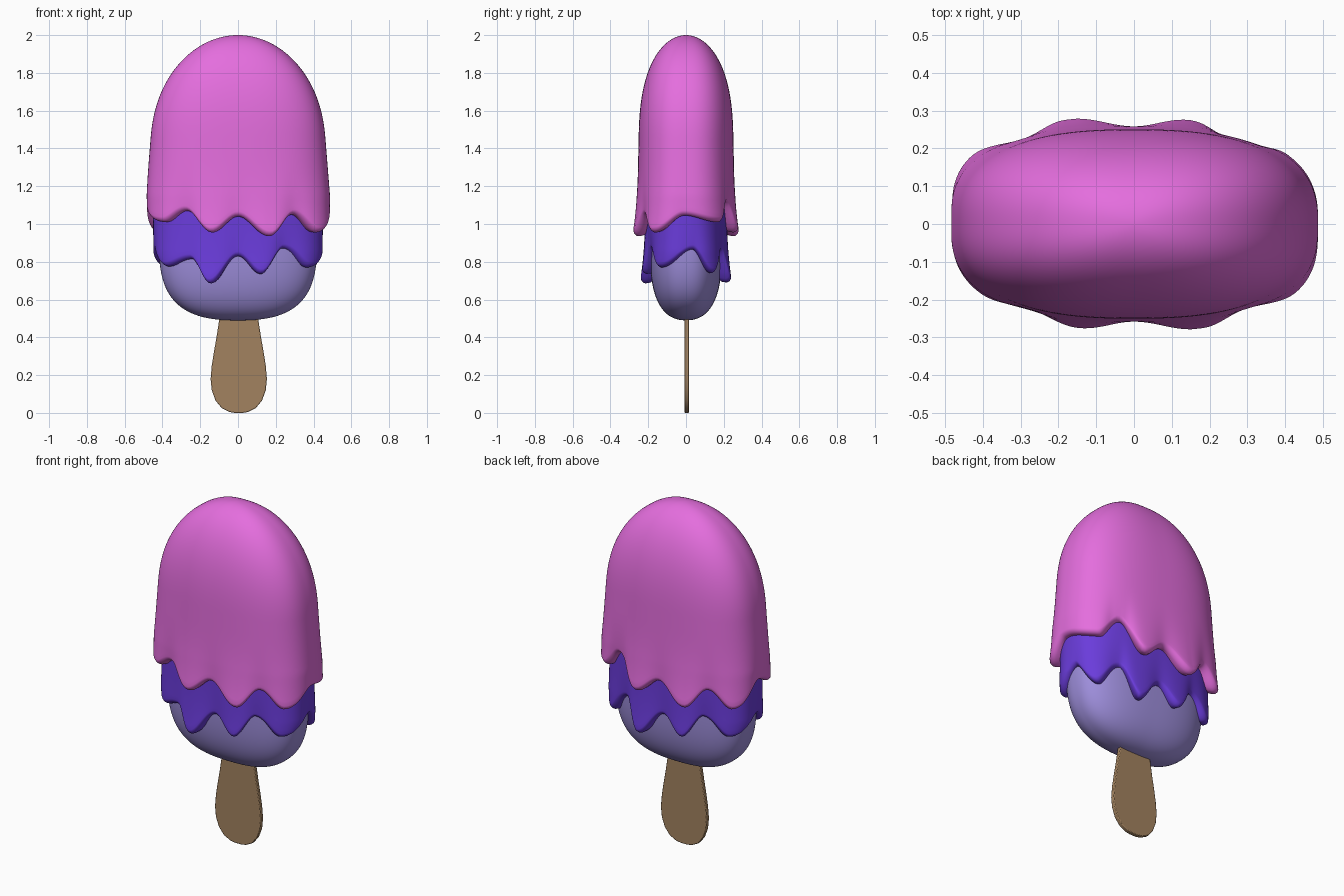
import bpy, bmesh, math
from math import sin, cos, pi

if "Cube" in bpy.data.objects:
    bpy.data.objects.remove(bpy.data.objects["Cube"])

SEG = 192


def material(name, rgb):
    m = bpy.data.materials.new(name)
    m.diffuse_color = (*rgb, 1)
    m.use_nodes = True
    m.node_tree.nodes["Principled BSDF"].inputs["Base Color"].default_value = m.diffuse_color
    return m


def finish(bm, name, mat, angle=50):
    bmesh.ops.recalc_face_normals(bm, faces=bm.faces)
    me = bpy.data.meshes.new(name)
    bm.to_mesh(me)
    bm.free()
    ob = bpy.data.objects.new(name, me)
    bpy.context.collection.objects.link(ob)
    me.materials.append(mat)
    bpy.context.view_layer.objects.active = ob
    ob.select_set(True)
    bpy.ops.object.shade_smooth_by_angle(angle=math.radians(angle))
    ob.select_set(False)
    return ob


def loft(rings):
    """Skin closed rings of points and close both ends."""
    bm = bmesh.new()
    rows = [[bm.verts.new(p) for p in r] for r in rings]
    for a, b in zip(rows, rows[1:]):
        for i in range(len(a)):
            j = (i + 1) % len(a)
            bm.faces.new((a[i], a[j], b[j], b[i]))
    bm.faces.new(rows[0])
    bm.faces.new(rows[-1])
    return bm


def section(phi, a, b, z, n=2.55):
    """Point on a rounded-rectangle cross-section."""
    c, s = cos(phi), sin(phi)
    k = (abs(c) ** n + abs(s) ** n) ** (-1 / n)
    return (a * k * c, b * k * s, z)


def falloff(s, p, q):
    return max(0.0, 1 - abs(s) ** p) ** (1 / q)


def edge_curve(half, a, b):
    """Wavy hem height by angle: each (x, y, z, z of its copy turned 180 degrees)."""
    pts = []
    for x, y, z, z_turned in half:
        p = math.atan2(y / b, x / a)
        pts += [(p % (2 * pi), z), ((p + pi) % (2 * pi), z_turned)]
    pts.sort()
    pts = [(pts[-1][0] - 2 * pi, pts[-1][1])] + pts + [(pts[0][0] + 2 * pi, pts[0][1])]

    def f(phi):
        for (p0, z0), (p1, z1) in zip(pts, pts[1:]):
            if p0 <= phi <= p1:
                t = (phi - p0) / (p1 - p0)
                return z0 + (z1 - z0) * (1 - cos(pi * t)) / 2
        return pts[0][1]
    return f


def coating(name, mat, top_rings, size, hem, z_mid, lo, hi, swell, lip):
    """Dripping layer: upper rings, stretch to the wavy hem, then a rolled lip."""
    phis = [2 * pi * i / SEG for i in range(SEG)]
    rings = [[section(p, *size(z), z) for p in phis] for z in top_rings]

    def ring(fz, inset, t):
        out = []
        for p in phis:
            ze = hem(p)
            z = fz(ze)
            d = max(0, min(1, (hi - ze) / (hi - lo)))
            grow = swell * (d - 0.25) * t ** 2.5
            a, b = size(z)
            out.append(section(p, a + 0.6 * grow - inset, b + grow - inset, z))
        return out
    for i in range(1, 17):
        t = i / 16
        rings.append(ring(lambda ze: z_mid + (ze + lip - z_mid) * t, 0, t))
    for i in range(1, 9):
        w = pi / 2 * i / 8
        rings.append(ring(lambda ze: ze + lip * (1 - sin(w)), lip * (1 - cos(w)), 1))
    rings.append(ring(lambda ze: ze + 0.004, lip + 0.025, 1))
    rings.append(ring(lambda ze: ze + 0.03, lip + 0.06, 1))
    return finish(loft(rings), name, mat, 70)


pink = material("pink_icing", (0.78, 0.155, 0.73))
purple = material("purple_icing", (0.145, 0.045, 0.71))
lavender = material("lavender_ice", (0.34, 0.27, 0.71))
wood = material("wood", (0.365, 0.225, 0.115))

# Lavender ice core, rounded at the bottom
rings = []
for i in range(1, 41):
    z = 1.0 - 0.51 * cos(pi / 2 * i / 40)
    s = (1.0 - z) / 0.51
    a, b = 0.42 * falloff(s, 3.73, 2.6), 0.193 * falloff(s, 3.77, 2.3)
    rings.append([section(2 * pi * j / SEG, a, b, z) for j in range(SEG)])
rings.append([section(2 * pi * j / SEG, 0.41, 0.193, 1.25) for j in range(SEG)])
finish(loft(rings), "ice_core", lavender)

# Purple middle coating
hem = edge_curve([(-.39, -.14, .775, .74), (-.27, -.21, .815, .86), (-.16, -.22, .685, .69),
                  (0, -.22, .83, .83), (.13, -.22, .735, .735), (.26, -.21, .87, .87),
                  (.39, -.14, .77, .77), (.45, .04, .865, .865)], .45, .22)
coating("middle_coating", purple, [1.25, 1.2],
        lambda z: (0.45 - 0.02 * max(0, .85 - z) / .15, 0.217), hem, 1.15, .69, .87, .036, .026)


# Pink top coating with domed top
def pink_size(z):
    s = max(0, (z - 1.45) / 0.55)
    taper = max(0, z - 1.15)
    return ((0.487 - 0.08 * taper) * falloff(s, 2.3, 2),
            (0.257 - 0.02 * taper) * falloff(s, 2.6, 2))


hem = edge_curve([(-.39, -.18, 1.01, 1.01), (-.29, -.24, 1.07, 1.12), (-.14, -.26, .955, .955),
                  (0, -.26, 1.04, 1.04), (.17, -.26, .935, .935), (.31, -.24, 1.05, 1.05),
                  (.42, -.17, .955, .955), (.48, -.01, 1.045, 1.08)], .48, .26)
tops = [1.45 + 0.55 * cos(0.01 + (pi / 2 - 0.01) * i / 40) for i in range(41)] + [1.38]
coating("top_coating", pink, tops, pink_size, hem, 1.38, .94, 1.08, .036, .028)

# Wooden stick, wider towards its rounded foot
half = [(0, .02), (.005, .05), (.025, .09), (.065, .123), (.12, .143), (.18, .149), (.25, .143),
        (.32, .132), (.4, .118), (.49, .104), (.7, .095)]
outline = [(x, z) for z, x in half] + [(-x, z) for z, x in reversed(half)]
stick = finish(loft([[(x + .004, y + .004, z) for x, z in outline] for y in (-.012, .012)]),
               "stick", wood, 40)
bev = stick.modifiers.new("soft_edges", "BEVEL")
bev.width, bev.segments = 0.004, 2
